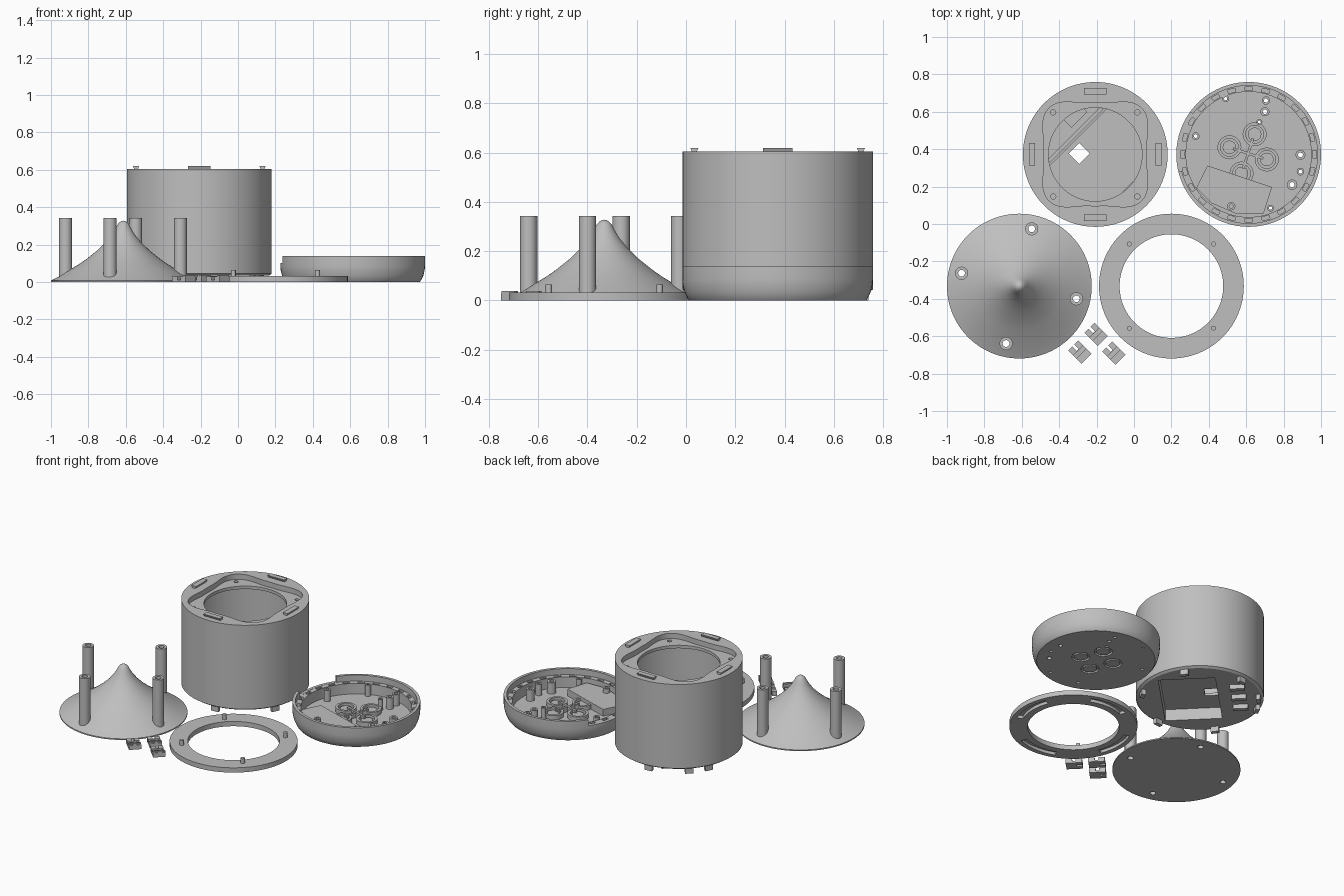
import bpy, bmesh, math
from math import cos, sin, pi, radians

if "Cube" in bpy.data.objects:
    bpy.data.objects.remove(bpy.data.objects["Cube"])

grey = bpy.data.materials.new("plain_grey")
grey.diffuse_color = (0.52, 0.52, 0.52, 1)
grey.use_nodes = True
grey.node_tree.nodes["Principled BSDF"].inputs["Base Color"].default_value = grey.diffuse_color
BODY, DISH, CONE, RING = (-0.207, 0.372), (0.613, 0.372), (-0.613, -0.332), (0.2, -0.332)


def finish(name, bm):
    bmesh.ops.remove_doubles(bm, verts=bm.verts, dist=1e-5)
    bmesh.ops.recalc_face_normals(bm, faces=bm.faces)
    me = bpy.data.meshes.new(name)
    bm.to_mesh(me)
    bm.free()
    me.materials.append(grey)
    ob = bpy.data.objects.new(name, me)
    bpy.context.collection.objects.link(ob)
    smooth(me)
    return ob


def smooth(me):
    for p in me.polygons:
        p.use_smooth = True
    me.set_sharp_from_angle(angle=radians(28))


def lathe(name, profile, c, n=96):
    """Revolve a closed (radius, height) profile about a vertical axis at c."""
    bm = bmesh.new()
    rings = [[bm.verts.new((c[0] + r * cos(2 * pi * i / n), c[1] + r * sin(2 * pi * i / n), z))
              for i in range(n)] for r, z in profile]
    for j, a in enumerate(rings):
        b = rings[(j + 1) % len(rings)]
        if profile[j][0] == 0 and profile[(j + 1) % len(rings)][0] == 0:
            continue
        for i in range(n):
            k = (i + 1) % n
            bm.faces.new((a[i], a[k], b[k], b[i]))
    return finish(name, bm)


def prism(name, loops, z0, z1, bottoms=None):
    """Extrude one or several outlines from z0 to z1."""
    bm = bmesh.new()
    for top, low in zip(loops, bottoms or loops):
        t = [bm.verts.new((x, y, z1)) for x, y in top]
        b = [bm.verts.new((x, y, z0)) for x, y in low]
        bm.faces.new(t)
        bm.faces.new(b[::-1])
        for i in range(len(t)):
            k = (i + 1) % len(t)
            bm.faces.new((b[i], b[k], t[k], t[i]))
    return finish(name, bm)


def rect(c, w, h, deg=0):
    a = radians(deg)
    return [(c[0] + x * cos(a) - y * sin(a), c[1] + x * sin(a) + y * cos(a))
            for x, y in ((-w / 2, -h / 2), (w / 2, -h / 2), (w / 2, h / 2), (-w / 2, h / 2))]


def circle(c, r, n=24):
    return [(c[0] + r * cos(2 * pi * i / n), c[1] + r * sin(2 * pi * i / n)) for i in range(n)]


def sector(c, r0, r1, mid, half, n=8):
    a = [radians(mid - half + 2 * half * i / n) for i in range(n + 1)]
    return ([(c[0] + r1 * cos(t), c[1] + r1 * sin(t)) for t in a]
            + [(c[0] + r0 * cos(t), c[1] + r0 * sin(t)) for t in reversed(a)])


def cut(cutter, *targets):
    for ob in targets:
        m = ob.modifiers.new("cut", 'BOOLEAN')
        m.operation, m.solver, m.object = 'DIFFERENCE', 'EXACT', cutter
        bpy.context.view_layer.update()
        me = bpy.data.meshes.new_from_object(ob.evaluated_get(bpy.context.evaluated_depsgraph_get()))
        ob.modifiers.clear()
        ob.data = me
        smooth(me)
    bpy.data.objects.remove(cutter)


def tube(name, c, r, hole, z0, z1):
    return lathe(name, [(r, z0), (r, z1), (hole, z1), (hole, z0)], c, 24)


def diag(u, v):
    """Point on the body floor in axes turned by 45 degrees."""
    s = math.sqrt(0.5)
    return (BODY[0] + s * (v - u), BODY[1] + s * (u + v))


# Main hollow housing with a wavy recess under its top rim
body = lathe("housing", [(0, 0.035), (0.372, 0.035), (0.387, 0.045), (0.387, 0.605), (0.25, 0.605),
                         (0.25, 0.55), (0.36, 0.53), (0.36, 0.06), (0, 0.06)], BODY)
wave = []
for i in range(96):
    t = 2 * pi * i / 96
    r = 0.275 + 0.075 * abs(sin(2 * t)) ** 3
    wave.append((BODY[0] + r * cos(t), BODY[1] + r * sin(t)))
cut(prism("recess_cutter", [wave], 0.57, 0.7), body)
corners = [(sx * 0.225, sy * 0.225) for sx in (-1, 1) for sy in (-1, 1)]
cut(prism("peg_hole_cutter", [circle((BODY[0] + x, BODY[1] + y), 0.014, 16) for x, y in corners],
          0.545, 0.7), body)

# Compartment in the housing floor, open from below
box = prism("compartment", [rect(diag(-0.058, 0), 0.375, 0.52, 135)], 0.036, 0.13)
cut(prism("pocket_cutter", [rect(diag(-0.058, 0), 0.345, 0.49, 135)], -0.1, 0.112), body, box)
cut(prism("window_cutter", [rect(diag(0.064, -0.057), 0.08, 0.08, 135)], -0.1, 0.3), box)
prism("compartment_ribs", [rect(diag(0.15, 0.0), 0.02, 0.4, 135), rect(diag(0.22, 0.07), 0.06, 0.12, 135)],
      0.055, 0.19)

# Flared locking tabs on the top rim
tops, lows = [], []
for k in range(4):
    a = k * pi / 2
    c = (BODY[0] + 0.338 * cos(a), BODY[1] + 0.338 * sin(a))
    tops.append(rect(c, 0.034, 0.12, k * 90))
    lows.append(rect(c, 0.016, 0.12, k * 90))
prism("rim_tabs", tops, 0.6, 0.62, lows)

# Clips under the housing
prism("lower_tabs", [sector(BODY, 0.345, 0.37, a, 4) for a in (35, 95, 135, 155, 215, 275, 335)], 0, 0.045)
prism("lower_latches", [rect(diag(0.24, v), 0.09, 0.03, 135) for v in (-0.1, 0.02, 0.14)], 0.005, 0.045)

# Shallow dish with a notched ledge inside
dish = lathe("dish", [(0, 0), (0.358, 0), (0.368, 0.012), (0.378, 0.035), (0.385, 0.065), (0.387, 0.085),
                      (0.387, 0.14), (0.368, 0.14), (0.368, 0.1), (0.335, 0.1), (0.335, 0.03), (0, 0.03)], DISH)
cut(prism("slot_cutter", [sector(DISH, 0.342, 0.362, k * 15, 3.3, 2) for k in range(24)], 0.06, 0.12), dish)
cut(prism("rim_cutter", [sector(DISH, 0.35, 0.42, 169, 25)], 0.101, 0.2), dish)

# Four round pads, joined by a cross, with grooves underneath
pads = [(0.51, 0.41), (0.645, 0.48), (0.71, 0.345), (0.575, 0.27)]
for c in pads:
    cut(tube("groove_cutter", c, 0.055, 0.042, -0.05, 0.012), dish)
    tube("pad_ring", c, 0.064, 0.048, 0.025, 0.06)
    prism("pad_centre", [circle(c, 0.036)], 0.025, 0.05)
prism("pad_link_a", [rect((0.61, 0.377), 0.17, 0.014, -18)], 0.028, 0.066)
prism("pad_link_b", [rect((0.61, 0.377), 0.17, 0.014, 72)], 0.028, 0.064)

# Screw posts and raised plate in the dish
posts = [(.705, .66, .022), (.70, .6, .024), (.67, .545, .016), (.33, .47, .02), (.89, .37, .026),
         (.89, .28, .02), (.845, .21, .028), (.52, .095, .022), (.49, .67, .018), (.73, .085, .018)]
cut(prism("post_hole_cutter", [circle((x, y), r * 0.5, 16) for x, y, r in posts], -0.1, 0.06), dish)
for x, y, r in posts:
    tube("screw_post", (x, y), r, r * 0.5, 0.025, 0.105)
plate = [(-.22, -.06), (.125, -.175), (.08, -.315), (-.06, -.32), (-.2, -.26), (-.28, -.18)]
prism("raised_plate", [[(DISH[0] + x, DISH[1] + y) for x, y in plate]], 0.025, 0.075)

# Concave cone with four tubular legs
cone = lathe("cone", [(0, 0), (0.387, 0), (0.387, 0.008), (0.34, 0.032), (0.28, 0.07), (0.235, 0.097),
                      (0.195, 0.125), (0.14, 0.169), (0.093, 0.215), (0.06, 0.256), (0.042, 0.286),
                      (0.03, 0.309), (0.02, 0.32), (0.01, 0.326), (0, 0.328)], CONE)
legs = [(-0.547, -0.026), (-0.922, -0.263), (-0.308, -0.4), (-0.684, -0.639)]
cut(prism("leg_hole_cutter", [circle(c, 0.018) for c in legs], -0.1, 0.3), cone)
for c in legs:
    tube("leg", c, 0.035, 0.018, 0.004, 0.343)

# Flat ring with pegs and locking slots underneath
ring = lathe("ring", [(0.277, 0), (0.387, 0), (0.387, 0.032), (0.277, 0.032)], RING)
cut(prism("lock_slot_cutter", [sector(RING, 0.32, 0.358, k * 90, 22) for k in range(4)], -0.05, 0.02), ring)
for x, y in corners:
    prism("peg", [circle((RING[0] + x, RING[1] + y), 0.013, 16)], 0.02, 0.064)

# Three small loose clips
for c in ((-0.29, -0.685), (-0.203, -0.59), (-0.108, -0.69)):
    d = math.sqrt(0.5)
    clip = prism("clip", [rect(c, 0.1, 0.075, -45)], 0, 0.03)
    cut(prism("clip_cutter", [rect(c, 0.022, 0.2, -45)], 0.012, 0.1), clip)
    cut(prism("notch_cutter", [rect((c[0] - 0.04 * d, c[1] + 0.04 * d), 0.05, 0.016, -45)], -0.1, 0.1), clip)
    prism("clip_lip", [rect((c[0] + 0.04 * d, c[1] - 0.04 * d), 0.014, 0.075, -45)], 0.025, 0.038)
